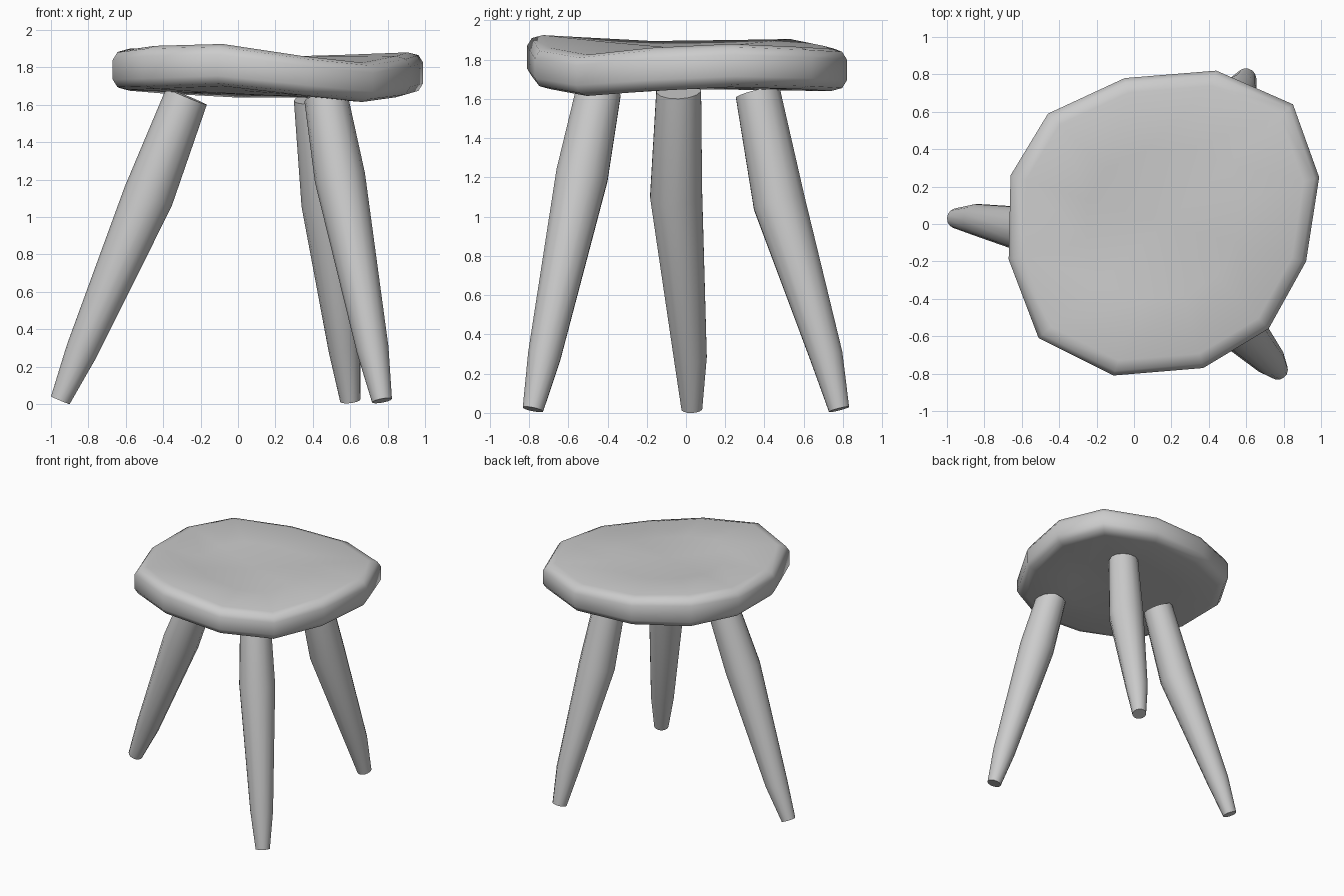
import bpy, math
from mathutils import Vector

if "Cube" in bpy.data.objects:
    bpy.data.objects.remove(bpy.data.objects["Cube"])


def make_object(name, verts, faces, angle=50):
    me = bpy.data.meshes.new(name)
    me.from_pydata(verts, [], faces)
    me.update()
    ob = bpy.data.objects.new(name, me)
    bpy.context.collection.objects.link(ob)
    bpy.ops.object.select_all(action='DESELECT')
    ob.select_set(True)
    bpy.context.view_layer.objects.active = ob
    bpy.ops.object.shade_smooth_by_angle(angle=math.radians(angle))
    return ob


def bridge(rings, n):
    # quads between consecutive rings of n vertices
    return [(r * n + i, r * n + (i + 1) % n, (r + 1) * n + (i + 1) % n, (r + 1) * n + i)
            for r in range(rings - 1) for i in range(n)]


# Seat: uneven twelve-sided slab; each rim point is x, y, bottom z, top z
rim = [(-0.11, -0.81, 1.70, 1.925), (0.37, -0.77, 1.65, 1.86), (0.72, -0.56, 1.615, 1.825),
       (0.92, -0.20, 1.64, 1.86), (0.99, 0.25, 1.66, 1.88), (0.85, 0.64, 1.65, 1.865),
       (0.44, 0.82, 1.64, 1.855), (-0.05, 0.78, 1.64, 1.87), (-0.46, 0.59, 1.66, 1.905),
       (-0.66, 0.26, 1.675, 1.90), (-0.67, -0.19, 1.68, 1.895), (-0.51, -0.61, 1.685, 1.915)]
CX, CY, LOW, HIGH = 0.16, 0.0, 1.65, 1.855
# Rounded edge profile: scale from centre, rim side, inward z offset, blend to centre height
profile = [(0.5, 0, 0, 0.5), (0.9, 0, 0, 0), (0.97, 0, 0.015, 0), (1, 0, 0.055, 0),
           (1, 1, -0.055, 0), (0.97, 1, -0.015, 0), (0.9, 1, 0, 0), (0.5, 1, 0, 0.5)]
verts = []
for s, side, dz, blend in profile:
    for x, y, zb, zt in rim:
        z = (zt if side else zb) + dz
        z += ((HIGH if side else LOW) - z) * blend
        verts.append((CX + (x - CX) * s, CY + (y - CY) * s, z))
n = len(rim)
faces = bridge(len(profile), n)
low, top = len(verts), (len(profile) - 1) * n
verts += [(CX, CY, LOW), (CX, CY, HIGH)]
for i in range(n):
    j = (i + 1) % n
    faces += [(j, i, low), (top + i, top + j, low + 1)]
make_object("seat", verts, faces)

# Legs: round tapered sticks, ring centres listed from foot to top
SIDES = 14
RADII = (0.054, 0.086, 0.136, 0.117)
legs = {
    "left_leg": [(-0.95, 0.03, 0.02), (-0.835, 0.022, 0.285),
                 (-0.48, -0.05, 1.11), (-0.275, -0.037, 1.645)],
    "front_right_leg": [(0.77, -0.78, 0.018), (0.72, -0.722, 0.29),
                        (0.545, -0.53, 1.21), (0.47, -0.445, 1.64)],
    "back_right_leg": [(0.60, 0.78, 0.018), (0.57, 0.715, 0.29),
                       (0.475, 0.475, 1.07), (0.415, 0.365, 1.635)],
}
for name, path in legs.items():
    pts = [Vector(p) for p in path]
    axis = (pts[-1] - pts[0]).normalized()
    u = Vector((0, 1, 0)).cross(axis).normalized()
    v = axis.cross(u)
    verts = [c + r * (math.cos(a) * u + math.sin(a) * v)
             for c, r in zip(pts, RADII)
             for a in (2 * math.pi * k / SIDES for k in range(SIDES))]
    faces = bridge(4, SIDES)
    faces += [tuple(reversed(range(SIDES))), tuple(range(3 * SIDES, 4 * SIDES))]
    make_object(name, verts, faces)
